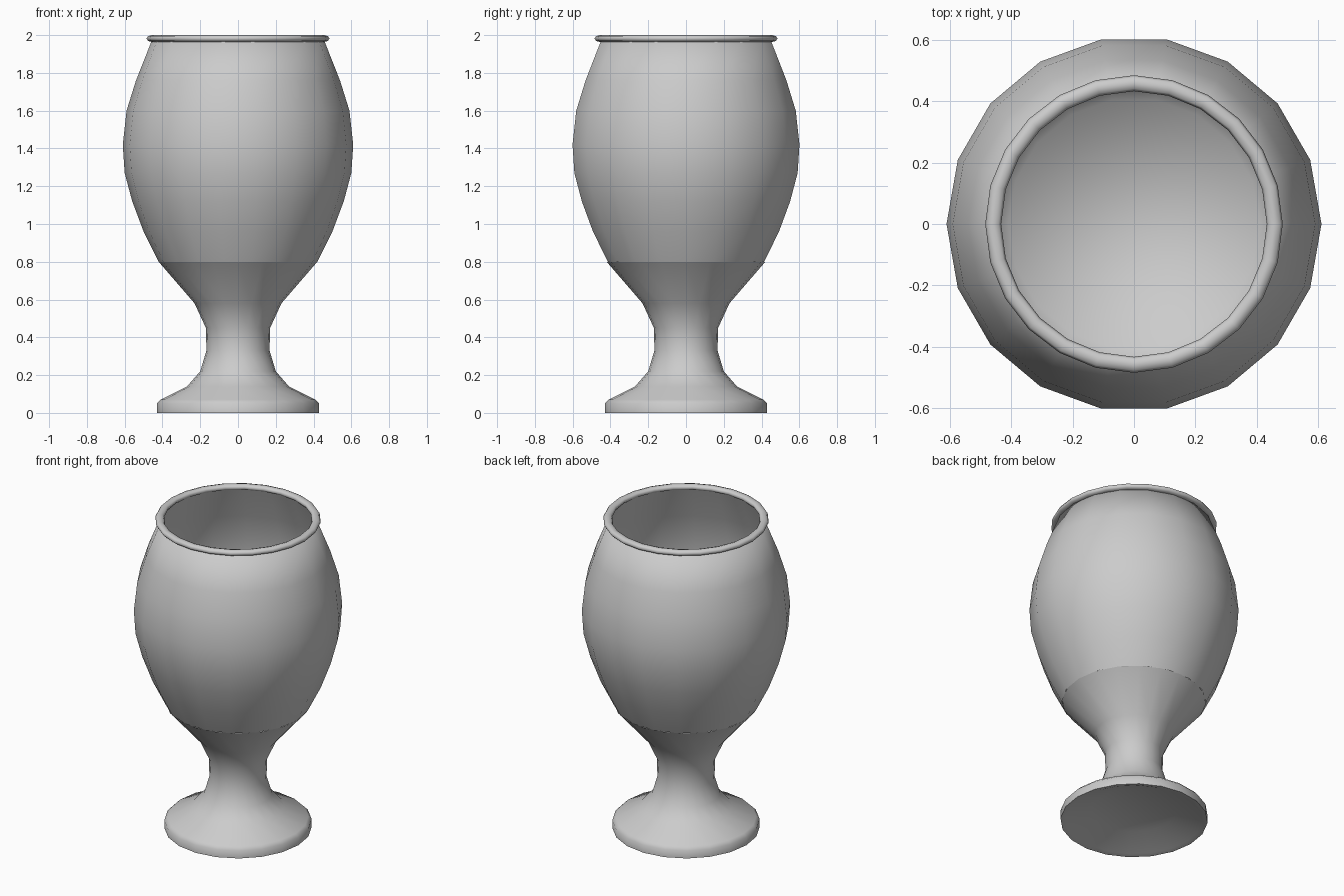
import bpy, bmesh, math

cube = bpy.data.objects.get("Cube")
if cube:
    bpy.data.objects.remove(cube, do_unlink=True)

grey = bpy.data.materials.new("plain grey")
COLOUR = (0.6, 0.6, 0.6, 1)
grey.diffuse_color = COLOUR
grey.use_nodes = True
grey.node_tree.nodes["Principled BSDF"].inputs["Base Color"].default_value = COLOUR


def lathe(name, profile, sides, sharp, closed=False):
    """Revolve (radius, z) points around z; an open profile is capped at its end."""
    bm = bmesh.new()
    rings = []
    for r, z in profile:
        rings.append([bm.verts.new((r * math.cos(a), r * math.sin(a), z))
                      for a in (math.tau * i / sides for i in range(sides))])
    pairs = list(zip(rings, rings[1:]))
    if closed:
        pairs.append((rings[-1], rings[0]))
    else:
        bm.faces.new(rings[-1])
    for low, high in pairs:
        for i in range(sides):
            j = (i + 1) % sides
            bm.faces.new((low[i], low[j], high[j], high[i]))
    bmesh.ops.recalc_face_normals(bm, faces=bm.faces)
    mesh = bpy.data.meshes.new(name)
    bm.to_mesh(mesh)
    bm.free()
    mesh.materials.append(grey)
    obj = bpy.data.objects.new(name, mesh)
    bpy.context.collection.objects.link(obj)
    bpy.ops.object.select_all(action="DESELECT")
    obj.select_set(True)
    bpy.context.view_layer.objects.active = obj
    bpy.ops.object.shade_smooth_by_angle(angle=math.radians(sharp))


# Bowl: outer wall up to the lip, thin inner wall down to the floor
outer = [(0.42, 0.80), (0.5, 0.96), (0.56, 1.12), (0.6, 1.27), (0.61, 1.42),
         (0.59, 1.6), (0.54, 1.76), (0.455, 1.975)]
inner = [(r - 0.01, z) for r, z in reversed(outer)]
lathe("bowl", outer + inner, 18, sharp=80)

# Stem and foot: from the bowl down the waist and flare, round the foot edge,
# then up into the shallow recess underneath
stem = [(0.42, 0.80), (0.23, 0.58), (0.17, 0.45), (0.167, 0.33), (0.2, 0.22),
        (0.27, 0.14), (0.41, 0.07), (0.43, 0.05), (0.43, 0.0),
        (0.4, 0.006), (0.25, 0.07)]
lathe("foot_and_stem", stem, 20, sharp=75)

# Rolled lip, a slightly flattened ring
lip = [(0.458 + 0.026 * math.cos(a), 1.982 + 0.018 * math.sin(a))
       for a in (math.tau * i / 8 for i in range(8))]
lathe("rolled_lip", lip, 24, sharp=80, closed=True)
